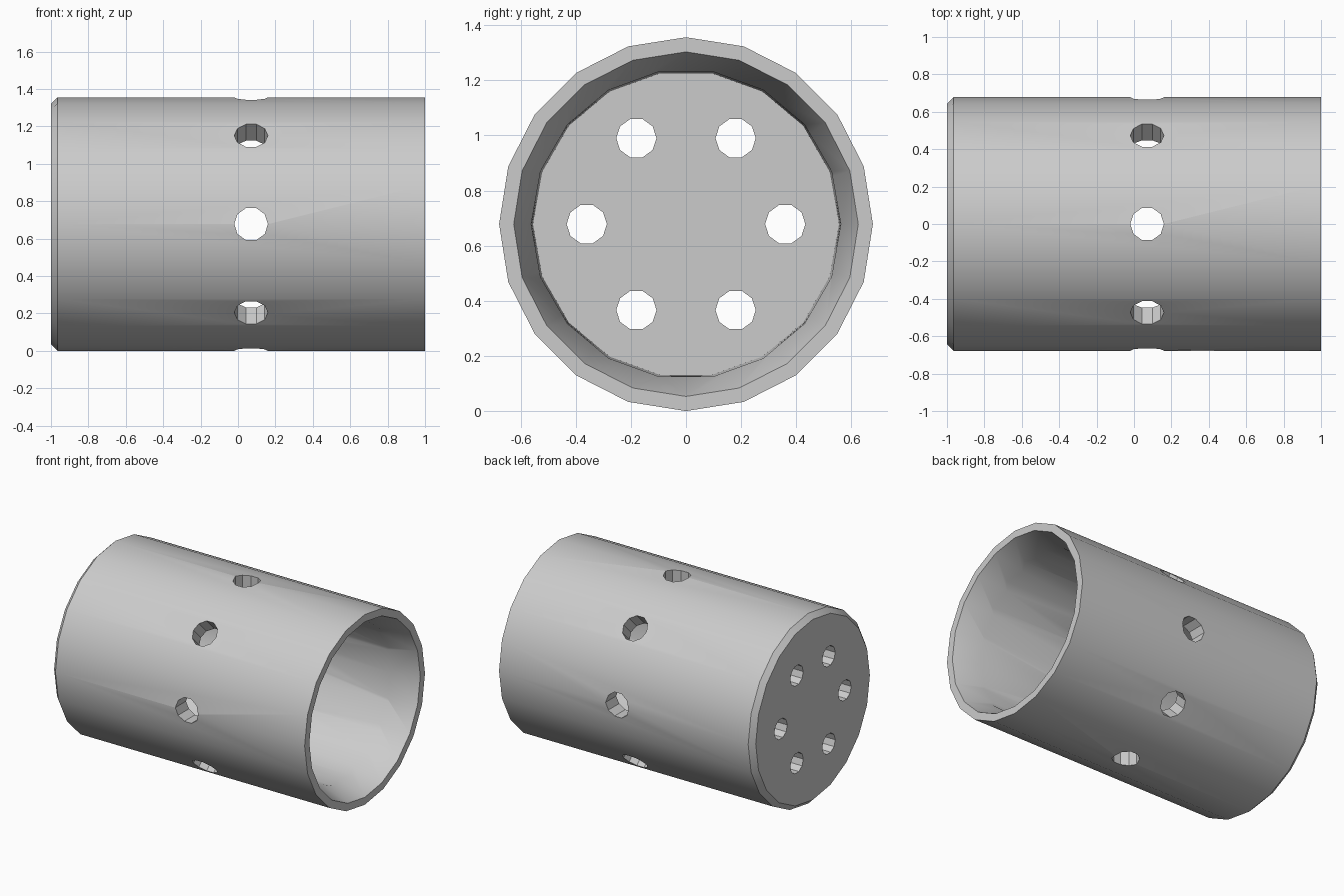
import bpy, bmesh
from math import cos, sin, tau, radians
from mathutils import Matrix, Vector

if "Cube" in bpy.data.objects:
    bpy.data.objects.remove(bpy.data.objects["Cube"])

R = 0.678                      # outer radius, also the axis height
AXIS = Matrix.Translation((0, 0, R))

grey = bpy.data.materials.new("light_grey")
grey.use_nodes = True
grey.diffuse_color = (0.6, 0.6, 0.6, 1)
grey.node_tree.nodes["Principled BSDF"].inputs["Base Color"].default_value = (0.6, 0.6, 0.6, 1)


def lathe(name, profile, sides, matrix=AXIS):
    """Closed solid turned about the x axis from (x, radius) points."""
    bm = bmesh.new()
    rings = [[bm.verts.new((x, r * cos(tau * i / sides), r * sin(tau * i / sides)))
              for i in range(sides)] for x, r in profile]
    for a, b in zip(rings, rings[1:]):
        for i in range(sides):
            j = (i + 1) % sides
            bm.faces.new((a[i], a[j], b[j], b[i]))
    bm.faces.new(rings[0])
    bm.faces.new(rings[-1])
    bmesh.ops.recalc_face_normals(bm, faces=bm.faces)
    bm.transform(matrix)
    mesh = bpy.data.meshes.new(name)
    bm.to_mesh(mesh)
    bm.free()
    mesh.materials.append(grey)
    obj = bpy.data.objects.new(name, mesh)
    bpy.context.collection.objects.link(obj)
    return obj


# Cup body with a chamfered closed end
cup = lathe("cup_body", [(-1, R - 0.035), (-0.965, R), (1, R)], 20)

# Bore and flared mouth
cutters = [lathe("bore_cutter", [(-0.88, 0.555), (0.9, 0.562)], 18),
           lathe("mouth_cutter", [(0.78, 0.55), (1, 0.625), (1.1, 0.659)], 20)]

# Eight radial holes around the wall
for k in range(8):
    turn = AXIS @ Matrix.Rotation(tau * k / 8, 4, 'X') @ Matrix.Translation((0.07, 0, 0))
    aim = turn @ Matrix.Rotation(radians(90), 4, 'Z')
    cutters.append(lathe("side_hole_cutter", [(0.4, 0.09), (0.9, 0.09)], 10, aim))

# Six holes through the closed end
for k in range(6):
    a = tau * k / 6
    place = AXIS @ Matrix.Translation(Vector((0, 0.36 * cos(a), 0.36 * sin(a))))
    cutters.append(lathe("end_hole_cutter", [(-1.2, 0.073), (-0.7, 0.073)], 10, place))

for c in cutters:
    c.hide_render = True
    mod = cup.modifiers.new("cut", 'BOOLEAN')
    mod.operation = 'DIFFERENCE'
    mod.solver = 'EXACT'
    mod.object = c

# Bake the cuts and drop the cutters
bpy.context.view_layer.update()
graph = bpy.context.evaluated_depsgraph_get()
cut_mesh = bpy.data.meshes.new_from_object(cup.evaluated_get(graph))
cup.modifiers.clear()
cup.data = cut_mesh
cut_mesh.materials.clear()
cut_mesh.materials.append(grey)
for p in cut_mesh.polygons:
    p.material_index = 0
for c in cutters:
    bpy.data.objects.remove(c)

# Smooth walls, crisp rims
for o in bpy.context.selected_objects:
    o.select_set(False)
cup.select_set(True)
bpy.context.view_layer.objects.active = cup
bpy.ops.object.shade_smooth_by_angle(angle=radians(25))
